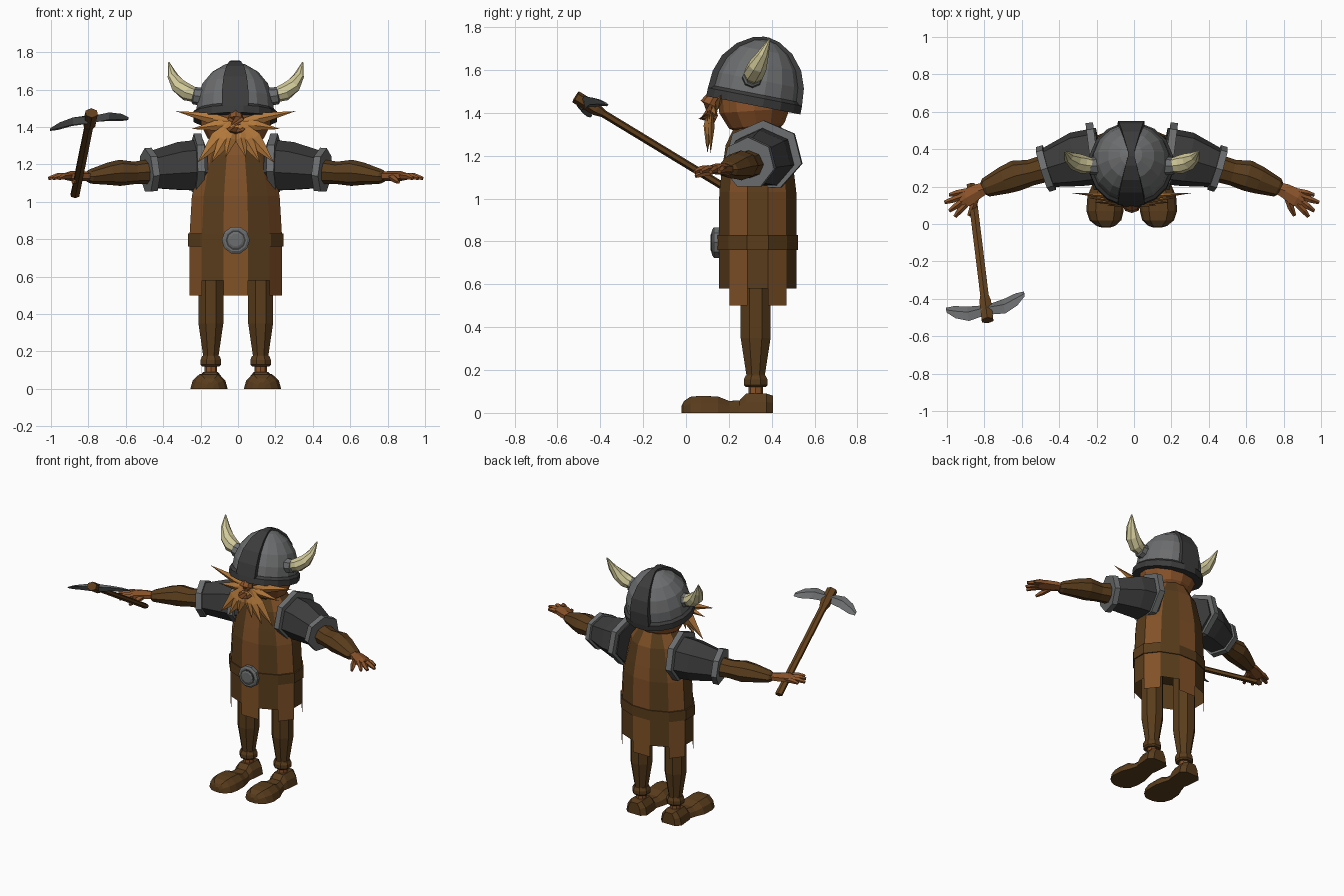
import bpy, bmesh, math
from mathutils import Vector, Matrix

CX = -0.012   # body centre line
BY = 0.335    # body centre depth


def mat(name, r, g, b):
    m = bpy.data.materials.new(name)
    m.diffuse_color = [(c / 255) ** 2.2 for c in (r, g, b)] + [1]
    return m


CLOTH = mat("light_brown_cloth", 128, 82, 44)
LEATHER = mat("dark_leather", 90, 63, 34)
SKIN = mat("skin", 138, 84, 46)
BEARD = mat("ginger_hair", 178, 120, 62)
IRON = mat("iron", 108, 109, 110)
DARK = mat("dark_iron", 62, 62, 63)
HORN = mat("horn", 208, 200, 152)
WOOD = mat("wood", 98, 66, 34)


def make(name, verts, faces, *mats):
    me = bpy.data.meshes.new(name)
    me.from_pydata([tuple(v) for v in verts], [], faces)
    for m in mats:
        me.materials.append(m)
    bm = bmesh.new()
    bm.from_mesh(me)
    bmesh.ops.recalc_face_normals(bm, faces=bm.faces)
    bm.to_mesh(me)
    bm.free()
    ob = bpy.data.objects.new(name, me)
    bpy.context.collection.objects.link(ob)
    return ob


def loft(name, rings, m):
    """Skin a list of equal rings and cap both ends."""
    n = len(rings[0])
    faces = [(k * n + i, k * n + (i + 1) % n, (k + 1) * n + (i + 1) % n, (k + 1) * n + i)
             for k in range(len(rings) - 1) for i in range(n)]
    faces += [tuple(range(n)), tuple(range((len(rings) - 1) * n, len(rings) * n))]
    return make(name, [v for r in rings for v in r], faces, m)


def tube(name, pts, n, m, phase=0.0):
    """Loft through (x, y, z, sideways radius, upward radius) stations."""
    c = [Vector(p[:3]) for p in pts]
    rings = []
    for k, p in enumerate(pts):
        t = (c[min(k + 1, len(c) - 1)] - c[max(k - 1, 0)]).normalized()
        h = t.cross(Vector((0, 0, 1)))
        h = h.normalized() if h.length > 0.2 else Vector((1, 0, 0))
        u = h.cross(t).normalized()
        rings.append([c[k] + h * p[3] * math.sin(a) + u * p[4] * math.cos(a)
                      for a in (phase + 2 * math.pi * i / n for i in range(n))])
    return loft(name, rings, m)


def side(s, pts):
    return [(CX + s * p[0],) + tuple(p[1:]) for p in pts]


def oval(i, rx, ry, z):
    a = (i - 0.5) * math.pi / 6
    return (CX + rx * math.sin(a), BY - ry * math.cos(a), z)


# Tunic: twelve striped panels, every second one hanging lower
verts, faces = [], []
LEVELS = [(0.257, 0.188, 0.8), (0.243, 0.186, 1.03), (0.222, 0.175, 1.12),
          (0.185, 0.155, 1.25), (0.12, 0.11, 1.34)]
for i in range(12):
    b = len(verts)
    for rx, ry, z in [(0.257, 0.188, 0.58 if i % 2 else 0.5)] + LEVELS:
        verts += [oval(i, rx, ry, z), oval(i + 1, rx, ry, z)]
    faces += [(b + 2 * k, b + 2 * k + 1, b + 2 * k + 3, b + 2 * k + 2) for k in range(5)]
tunic = make("tunic", verts, faces, CLOTH, LEATHER)
for p in tunic.data.polygons:
    p.material_index = (p.index // 5) % 2

# Belt and buckle
loft("belt", [[oval(i, 0.265, 0.194, z) for i in range(12)] for z in (0.76, 0.83)], LEATHER)
for name, pts, m in (("buckle_rim", [(0.16, 0.075), (0.13, 0.075), (0.122, 0.062)], IRON),
                     ("buckle_recess", [(0.15, 0.054), (0.119, 0.054)], DARK),
                     ("buckle_boss", [(0.15, 0.045), (0.118, 0.045), (0.114, 0.035)], IRON)):
    tube(name, [(CX, y, 0.795, r, r) for y, r in pts], 10, m, math.pi / 10)

# Head and nose
tube("head", [(CX, y, z, rx, ry) for y, z, rx, ry in
              ((0.33, 1.31, 0.1, 0.09), (0.33, 1.34, 0.15, 0.13), (0.32, 1.41, 0.185, 0.165),
               (0.32, 1.49, 0.185, 0.175), (0.32, 1.54, 0.15, 0.15))], 12, SKIN)
tube("nose", [(CX, y, z, rx, ry) for y, z, rx, ry in
              ((0.14, 1.37, 0.03, 0.02), (0.1, 1.39, 0.05, 0.045), (0.11, 1.44, 0.045, 0.045),
               (0.145, 1.5, 0.025, 0.03))], 8, SKIN)


def spike(name, a, b, c, w):
    """Flat pointed lock of hair: root, bend, tip."""
    tube(name, [a + (w * 0.6, 0.012), b + (w, 0.014), c + (0.002, 0.002)], 4, BEARD)


def lock(name, root, tip, w, d=0.016):
    """Flattened diamond spike facing the front."""
    r, t = Vector(root), Vector(tip)
    ax = t - r
    n = Vector((-ax.z, 0, ax.x)).normalized() * w
    f = Vector((0, d, 0))
    mid = r + ax * 0.4
    make(name, [r + n * 0.4, r - n * 0.4, mid + n, mid - n, mid - f, mid + f, t],
         [(0, 1, 4), (0, 4, 2), (1, 3, 4), (2, 4, 6), (4, 3, 6),
          (1, 0, 5), (0, 2, 5), (3, 1, 5), (2, 6, 5), (3, 5, 6)], BEARD)


# Moustache and beard spikes
for s in (-1, 1):
    for k, (rx, ry, rz, tx, ty, tz, w) in enumerate((
            (0.0, 0.14, 1.42, 0.32, 0.165, 1.485, 0.03),
            (0.02, 0.125, 1.42, 0.235, 0.14, 1.39, 0.028),
            (0.02, 0.12, 1.42, 0.205, 0.115, 1.21, 0.045),
            (0.01, 0.11, 1.41, 0.13, 0.1, 1.21, 0.04),
            (0.01, 0.1, 1.41, 0.055, 0.095, 1.235, 0.035))):
        lock("moustache" if k < 2 else "beard_lock", (CX + s * rx, ry, rz),
             (CX + s * tx, ty, tz), w)

# Helmet, tilted back
TILT = Matrix.Translation((-0.015, 0.318, 1.455)) @ Matrix.Rotation(math.radians(-11), 4, 'X')
DOME = [(0.212, 0.02), (0.205, 0.1), (0.178, 0.175), (0.125, 0.24), (0.06, 0.28), (0.012, 0.292)]


def turned(name, prof, n, m):
    return loft(name, [[TILT @ Vector((r * math.sin(2 * math.pi * (i + 0.5) / n),
                                       r * math.cos(2 * math.pi * (i + 0.5) / n), z))
                        for i in range(n)] for r, z in prof], m)


turned("helmet_dome", DOME, 16, IRON)
turned("helmet_rim", [(0.2, -0.02), (0.228, -0.02), (0.228, 0.02), (0.212, 0.035)], 16, DARK)
arc = [(-r, z) for r, z in DOME] + [(r, z) for r, z in reversed(DOME)]
rings = []
for y, z in arc:
    w = 0.014 + 0.058 * abs(y) / 0.212
    o = Vector((0, y, z - 0.06)).normalized() * 0.012
    rings.append([TILT @ (Vector((x, y, z)) + k * o) for x, k in ((-w, -2), (-w, 1), (w, 1), (w, -2))])
loft("helmet_crest", rings, DARK)

for s in (-1, 1):
    # Horns in iron sockets
    tube("horn_socket", side(s, [(0.165, 0.31, 1.56, 0.05, 0.05), (0.225, 0.31, 1.568, 0.046, 0.046),
                                 (0.23, 0.31, 1.569, 0.036, 0.036)]), 8, IRON)
    tube("horn", side(s, [(0.2, 0.31, 1.565, 0.036, 0.036), (0.26, 0.318, 1.585, 0.05, 0.046),
                          (0.305, 0.335, 1.62, 0.047, 0.042), (0.338, 0.36, 1.675, 0.03, 0.025),
                          (0.358, 0.39, 1.745, 0.004, 0.004)]), 8, HORN)
    # Shoulder armour with iron rings
    tube("shoulder_guard", side(s, [(0.17, 0.365, 1.19, 0.155, 0.145), (0.3, 0.345, 1.185, 0.15, 0.135),
                                    (0.47, 0.295, 1.165, 0.105, 0.1)]), 7, DARK)
    tube("shoulder_ring", side(s, [(0.185, 0.365, 1.2, 0.185, 0.165), (0.225, 0.36, 1.2, 0.185, 0.165)]), 7, IRON)
    tube("arm_ring", side(s, [(0.442, 0.302, 1.168, 0.128, 0.122), (0.478, 0.291, 1.165, 0.128, 0.122)]), 7, IRON)
    # Sleeve
    tube("sleeve", side(s, [(0.42, 0.31, 1.165, 0.075, 0.07), (0.54, 0.275, 1.155, 0.07, 0.06),
                            (0.62, 0.258, 1.155, 0.083, 0.07), (0.68, 0.235, 1.15, 0.075, 0.06),
                            (0.78, 0.195, 1.135, 0.052, 0.038), (0.795, 0.188, 1.135, 0.035, 0.028)]), 8, LEATHER)
    # Hand
    tube("palm", side(s, [(0.77, 0.198, 1.137, 0.033, 0.025), (0.82, 0.177, 1.138, 0.045, 0.026),
                          (0.885, 0.14, 1.138, 0.055, 0.026), (0.915, 0.122, 1.136, 0.042, 0.018)]), 6, SKIN)
    for a, b, c in (((0.885, 0.175), (0.935, 0.165), (0.975, 0.155)),
                    ((0.9, 0.15), (0.955, 0.13), (1.0, 0.115)),
                    ((0.9, 0.125), (0.94, 0.095), (0.975, 0.07)),
                    ((0.885, 0.105), (0.92, 0.07), (0.945, 0.04))):
        tube("finger", side(s, [a + (1.138, 0.017, 0.018), b + (1.136, 0.017, 0.017),
                                c + (1.125, 0.01, 0.01)]), 5, SKIN)
    tube("thumb", side(s, [(0.83, 0.145, 1.135, 0.018, 0.018), (0.85, 0.09, 1.12, 0.018, 0.018),
                           (0.87, 0.045, 1.105, 0.01, 0.01)]), 5, SKIN)
    # Leg with ankle cuff
    tube("leg", side(s, [(0.133, 0.325, z, r, r * 1.05) for z, r in
                         ((0.75, 0.072), (0.55, 0.072), (0.35, 0.072), (0.18, 0.045), (0.14, 0.045))]), 8, LEATHER, math.pi / 8)
    tube("ankle_cuff", side(s, [(0.133, 0.325, z, r, r) for z, r in
                                ((0.12, 0.05), (0.13, 0.06), (0.155, 0.06), (0.175, 0.05))]), 8, LEATHER, math.pi / 8)
    tube("ankle", side(s, [(0.133, 0.325, z, 0.034, 0.034) for z in (0.07, 0.15)]), 8, SKIN)
    # Shoe: half-round sections from heel to toe
    loft("shoe", [[(CX + s * (0.135 + x0) + w * math.cos(k * math.pi / 6), y,
                    0 if k in (0, 6) else h * min(1, 1.15 * math.sin(k * math.pi / 6)))
                   for k in range(7)]
                  for y, w, h, x0 in ((0.405, 0.05, 0.08, 0), (0.375, 0.08, 0.09, 0), (0.28, 0.072, 0.09, 0),
                                      (0.25, 0.065, 0.058, 0), (0.2, 0.08, 0.056, 0), (0.15, 0.097, 0.076, 0.005),
                                      (0.07, 0.1, 0.08, 0.008), (0.02, 0.085, 0.075, 0.006),
                                      (-0.01, 0.05, 0.055, 0.004), (-0.02, 0.02, 0.035, 0.002))], LEATHER)

# Pickaxe held in the hand
low, top = Vector((-0.872, 0.21, 1.035)), Vector((-0.783, -0.515, 1.475))
d = (top - low).normalized()
tube("pickaxe_handle", [tuple(low) + (0.026, 0.018), tuple(low + d * 0.7) + (0.026, 0.018),
                        tuple(low + d * 0.74) + (0.036, 0.03), tuple(top) + (0.036, 0.03)], 6, WOOD)
u = Vector((0.98, 0.236, 0.118))
u = (u - d * u.dot(d)).normalized()
n = u.cross(d)
mid = top - d * 0.065
loft("pickaxe_head", [[mid + u * a + d * v + n * t for v, t in ((lo, 0), ((lo + hi) / 2, th), (hi, 0), ((lo + hi) / 2, -th))]
                      for a, lo, hi, th in ((-0.215, -0.065, -0.035, 0.004), (-0.17, -0.065, 0.012, 0.012),
                                            (-0.1, -0.045, 0.045, 0.018), (0, -0.03, 0.03, 0.025),
                                            (0.1, -0.045, 0.045, 0.018), (0.17, -0.065, 0.012, 0.012),
                                            (0.215, -0.065, -0.035, 0.004))], IRON)
